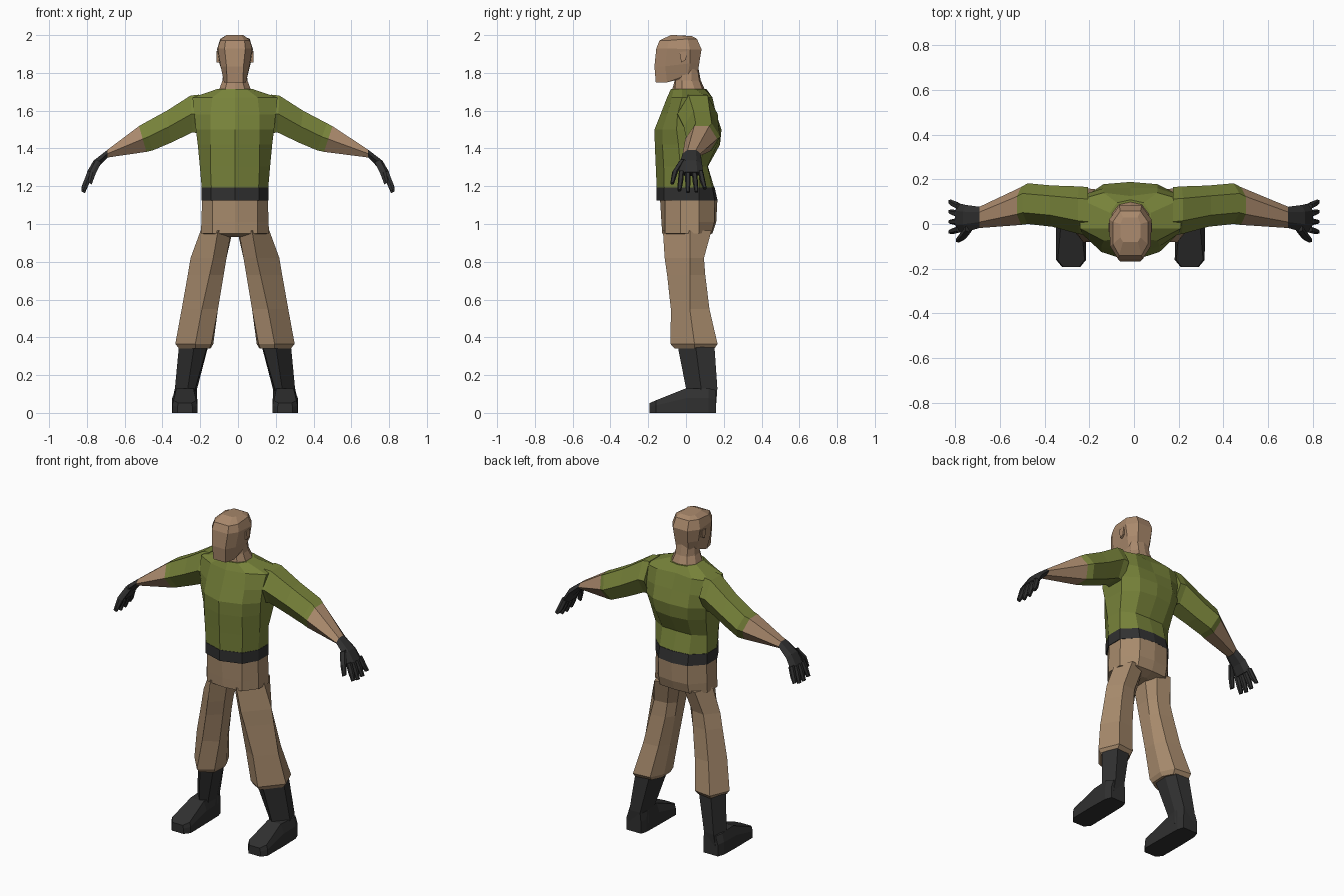
import bpy, bmesh

CX = -0.016  # body axis


def material(name, rgb):
    m = bpy.data.materials.new(name)
    m.diffuse_color = (*rgb, 1)
    return m


SKIN = material("skin tan", (0.40, 0.25, 0.15))
PANTS = material("trouser tan", (0.385, 0.255, 0.15))
GREEN = material("shirt green", (0.185, 0.225, 0.042))
BLACK = material("black leather", (0.03, 0.03, 0.03))


def loft(name, rings, mat):
    """Skin a list of equal-length point rings and cap both ends."""
    bm = bmesh.new()
    vs = [[bm.verts.new(p) for p in r] for r in rings]
    n = len(rings[0])
    for a, b in zip(vs, vs[1:]):
        for i in range(n):
            j = (i + 1) % n
            bm.faces.new((a[i], a[j], b[j], b[i]))
    bm.faces.new(vs[0])
    bm.faces.new(vs[-1])
    bmesh.ops.recalc_face_normals(bm, faces=bm.faces)
    me = bpy.data.meshes.new(name)
    bm.to_mesh(me)
    bm.free()
    me.materials.append(mat)
    ob = bpy.data.objects.new(name, me)
    bpy.context.collection.objects.link(ob)
    return ob


def trunk_ring(z, front, x1, y1, x2, y2, x3, y3, x4, y4, back):
    half = [(x1, y1), (x2, y2), (x3, y3), (x4, y4)]
    pts = [(0, front)] + half + [(0, back)] + [(-x, y) for x, y in reversed(half)]
    return [(CX + x, y, z) for x, y in pts]


def trunk(name, rows, mat):
    loft(name, [trunk_ring(*r) for r in rows], mat)


# shirt body
trunk("shirt", [
    (1.715, -.08, .06, -.065, .092, -.02, .092, .05, .06, .095, .108),
    (1.67, -.10, .12, -.075, .225, -.02, .225, .11, .12, .14, .125),
    (1.58, -.135, .13, -.10, .215, -.045, .215, .13, .12, .16, .16),
    (1.50, -.167, .13, -.125, .207, -.05, .207, .12, .12, .178, .188),
    (1.42, -.165, .13, -.125, .197, -.04, .192, .10, .11, .165, .18),
    (1.305, -.16, .13, -.118, .186, -.03, .178, .07, .10, .113, .116),
    (1.19, -.155, .125, -.115, .176, -.03, .176, .07, .10, .138, .15),
], GREEN)

# belt and hips
trunk("belt", [
    (1.193, -.157, .127, -.117, .178, -.03, .178, .07, .10, .14, .152),
    (1.125, -.157, .127, -.117, .178, -.03, .178, .07, .10, .152, .167)], BLACK)
trunk("hips", [
    (1.125, -.137, .12, -.11, .174, -.03, .174, .07, .10, .152, .166),
    (1.01, -.13, .12, -.11, .178, -.03, .178, .07, .10, .15, .16),
    (0.95, -.126, .12, -.11, .18, -.03, .18, .07, .10, .135, .14),
    (0.93, -.05, .02, -.05, .03, -.02, .03, .05, .02, .08, .09)], PANTS)

# neck
trunk("neck", [
    (1.83, -.06, .04, -.055, .06, -.02, .06, .03, .04, .06, .065),
    (1.76, -.06, .04, -.055, .066, -.02, .066, .03, .04, .07, .078),
    (1.70, -.076, .055, -.06, .088, -.02, .088, .05, .055, .092, .105)], SKIN)


# head: flat narrow face, wide temples, rounded back
def head_ring(z, z_back, fw, yf, x1, y1, x2, y2, bw, yb):
    half = [(fw, yf, z), (x1, y1, z), (x2, y2, z_back), (bw, yb, z_back)]
    return ([(CX + x, y, h) for x, y, h in half]
            + [(CX - x, y, h) for x, y, h in reversed(half)])


loft("head", [head_ring(*r) for r in (
    (1.75, 1.79, .042, -.16, .058, -.10, .062, .01, .04, .06),
    (1.835, 1.85, .045, -.167, .076, -.11, .083, .02, .045, .07),
    (1.93, 1.925, .055, -.157, .091, -.10, .095, .02, .05, .082),
    (1.972, 1.98, .05, -.14, .078, -.09, .078, .01, .045, .058),
    (2.0, 1.995, .033, -.08, .045, -.06, .045, 0, .033, .03))], SKIN)


# sleeve, forearm and hand sections: hexagon between a top and a bottom line
def arm_x(s, x):
    return s * x + CX * min(1, max(0, 1 - (x - .45) / .25))


def arm_ring(s, xt, zt, xb, zb, yf, yb):
    w = yb - yf
    pts = [(xt, yf + .28 * w, zt), (xt, yf + .75 * w, zt),
           ((xt + xb) / 2, yb, (zt + zb) / 2),
           (xb, yf + .75 * w, zb), (xb, yf + .25 * w, zb),
           ((xt + xb) / 2, yf, (zt + zb) / 2)]
    return [(arm_x(s, x), y, z) for x, y, z in pts]


def finger(name, s, path, r):
    rings = []
    for k, (x, y, z) in enumerate(path):
        q = r * (1, 1, .7)[k]
        rings.append([(arm_x(s, x + a * q), y + b * q, z + a * q * .5)
                      for a, b in ((1, .6), (1, -.6), (0, -1), (-1, -.6), (-1, .6), (0, 1))])
    loft(name, rings, BLACK)


SLEEVE = [(.19, 1.685, .19, 1.48, -.05, .165), (.235, 1.68, .225, 1.485, -.045, .168),
          (.36, 1.60, .34, 1.43, -.012, .172), (.485, 1.533, .435, 1.39, 0, .182),
          (.512, 1.518, .47, 1.382, -.004, .165)]
WRIST = (.69, 1.393, .69, 1.352, -.018, .077)
PALM = [WRIST, (.765, 1.335, .735, 1.305, -.035, .085), (.80, 1.275, .765, 1.255, -.038, .092)]

# leg and boot sections: outer, front ridge, inner front, inner back, back inner, back outer
LEG = [
    (.965, (.182, .02), (.09, -.122), (.02, -.05), (.012, .06), (.05, .12), (.14, .135)),
    (.82, (.235, .02), (.115, -.113), (.045, -.045), (.045, .045), (.085, .085), (.17, .095)),
    (.73, (.25, .02), (.135, -.10), (.06, -.04), (.06, .045), (.095, .092), (.19, .102)),
    (.55, (.282, .02), (.175, -.08), (.09, -.03), (.09, .05), (.125, .115), (.225, .124)),
    (.365, (.316, .045), (.21, -.082), (.125, -.03), (.115, .075), (.155, .155), (.265, .167)),
    (.34, (.295, .045), (.21, -.06), (.135, -.02), (.13, .075), (.16, .135), (.26, .15))]
SHAFT = [
    (.36, (.296, .05), (.215, -.045), (.145, -.01), (.14, .08), (.17, .14), (.26, .15)),
    (.13, (.318, .08), (.25, 0), (.21, .03), (.20, .10), (.22, .16), (.29, .166)),
    (.05, (.32, .08), (.26, 0), (.21, .03), (.20, .10), (.22, .155), (.30, .16))]
# foot: y, bottom inner/outer x, top inner/outer x, top height
FOOT = [(.16, .215, .315, .22, .30, .12), (.12, .203, .33, .202, .318, .13),
        (0, .20, .333, .22, .31, .13), (-.16, .198, .332, .205, .325, .066),
        (-.193, .225, .305, .23, .30, .052)]

for s, side in ((1, "left"), (-1, "right")):
    # arms
    loft(side + "_sleeve", [arm_ring(s, *r) for r in SLEEVE], GREEN)
    loft(side + "_forearm", [arm_ring(s, *r) for r in (SLEEVE[-1], WRIST)], SKIN)
    loft(side + "_glove", [arm_ring(s, *r) for r in PALM], BLACK)
    for i in range(4):
        y0, y1 = -.024 + .034 * i, -.035 + .045 * i
        drop = (.01, 0, .003, .02)[i]
        finger(f"{side}_finger_{i + 1}", s,
               [(.781, y0, 1.275), (.802, (y0 + y1) / 2, 1.222), (.82, y1, 1.168 + drop)], .014)
    finger(side + "_thumb", s,
           [(.738, -.02, 1.335), (.768, -.058, 1.275), (.785, -.073, 1.215)], .015)
    # legs and boots
    for name, rows, mat in (("trouser_leg", LEG, PANTS), ("boot_shaft", SHAFT, BLACK)):
        loft(f"{side}_{name}", [[(CX + s * x, y, r[0]) for x, y in r[1:]] for r in rows], mat)
    loft(side + "_boot_foot", [
        [(CX + s * a, y, 0), (CX + s * b, y, 0), (CX + s * b, y, h * .6),
         (CX + s * d, y, h), (CX + s * c, y, h), (CX + s * a, y, h * .6)]
        for y, a, b, c, d, h in FOOT], BLACK)
    # ears
    loft(side + "_ear", [[(CX + s * x, y, z) for y, z in
                          ((-.035, 1.91), (.005, 1.915), (.0, 1.87), (-.025, 1.855))]
                         for x in (.07, .097)], SKIN)
